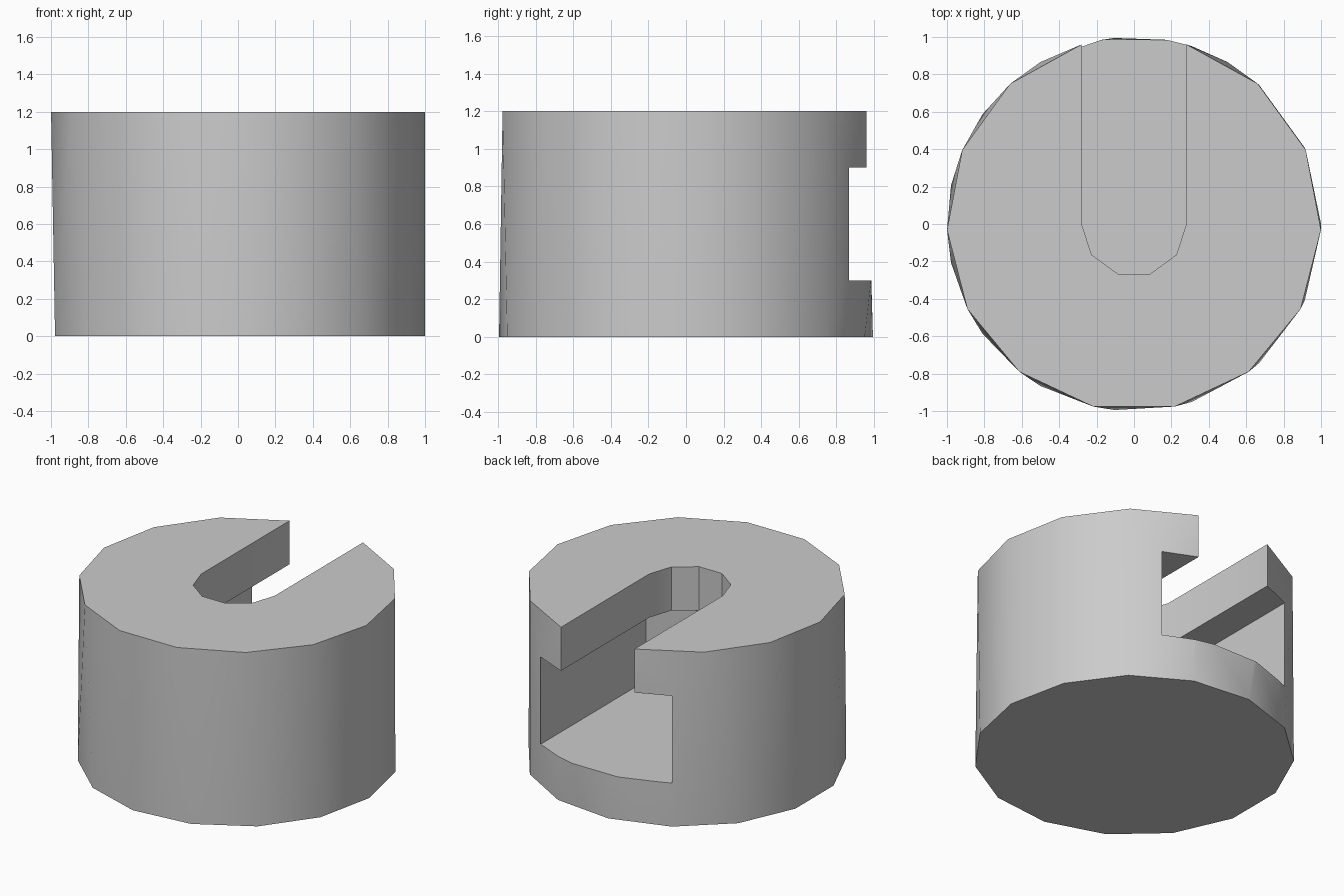
import bpy
import bmesh
from math import radians, degrees, asin, acos, cos, sin

if "Cube" in bpy.data.objects:
    bpy.data.objects.remove(bpy.data.objects["Cube"])

HEIGHT, FLOOR, CEILING = 1.2, 0.3, 0.9
NECK, WIDE = 0.28, 0.5          # half widths of the slot


def arc(radius, start, sweep, count, z):
    """Points along a horizontal arc, both ends included, angles in degrees."""
    angles = [radians(start + sweep * i / count) for i in range(count + 1)]
    return [(radius * cos(a), radius * sin(a), z) for a in angles]


def make_object(name, bm):
    bmesh.ops.recalc_face_normals(bm, faces=bm.faces)
    mesh = bpy.data.meshes.new(name)
    bm.to_mesh(mesh)
    bm.free()
    obj = bpy.data.objects.new(name, mesh)
    bpy.context.collection.objects.link(obj)
    return obj


def prism(name, outline, bottom, top):
    bm = bmesh.new()
    face = bm.faces.new([bm.verts.new((x, y, bottom)) for x, y in outline])
    result = bmesh.ops.extrude_face_region(bm, geom=[face])
    for v in result["geom"]:
        if isinstance(v, bmesh.types.BMVert):
            v.co.z = top
    return make_object(name, bm)


# Round body: faceted rings at each level, skinned together
neck_angle = degrees(acos(NECK))
wide_angle = degrees(acos(WIDE))
points = arc(1, 0, 360, 15, 0)[:-1]
points += arc(1, 180 - neck_angle, 180 + 2 * neck_angle, 13, HEIGHT)
points += arc(1, wide_angle, 180 - 2 * wide_angle, 3, FLOOR)
for side in (0, 1):
    start = 180 - wide_angle if side else wide_angle
    end = 180 - neck_angle if side else neck_angle
    points += arc(1, start, end - start, 1, CEILING)
bm = bmesh.new()
for p in points:
    bm.verts.new(p)
bmesh.ops.convex_hull(bm, input=bm.verts)
body = make_object("slotted_body", bm)

# T-shaped slot: wide square channel below, narrow round-ended neck above
wide_cutter = prism("wide_slot_cutter",
                    [(-WIDE, -NECK), (WIDE, -NECK), (WIDE, 2), (-WIDE, 2)],
                    FLOOR, CEILING)
neck_outline = [(x, y) for x, y, _ in arc(NECK, 180, 180, 5, 0)]
neck_cutter = prism("neck_slot_cutter", neck_outline + [(NECK, 2), (-NECK, 2)],
                    CEILING - 0.1, HEIGHT + 0.2)

bpy.context.view_layer.objects.active = body
body.select_set(True)
for cutter in (wide_cutter, neck_cutter):
    cutter.hide_render = True
    mod = body.modifiers.new(cutter.name, "BOOLEAN")
    mod.operation = "DIFFERENCE"
    mod.solver = "EXACT"
    mod.object = cutter
    bpy.ops.object.modifier_apply(modifier=mod.name)
    bpy.data.objects.remove(cutter)

# Clean flat areas, then smooth only the gently curved side
bm = bmesh.new()
bm.from_mesh(body.data)
bmesh.ops.remove_doubles(bm, verts=bm.verts, dist=0.0005)
bmesh.ops.dissolve_limit(bm, angle_limit=radians(0.5), verts=bm.verts, edges=bm.edges)
bm.to_mesh(body.data)
bm.free()
bpy.ops.object.shade_smooth_by_angle(angle=radians(30))

# Plain grey metal
grey = bpy.data.materials.new("plain_grey")
grey.use_nodes = True
color = (0.6, 0.6, 0.6, 1)
grey.diffuse_color = color
grey.node_tree.nodes["Principled BSDF"].inputs["Base Color"].default_value = color
body.data.materials.clear()
body.data.materials.append(grey)
